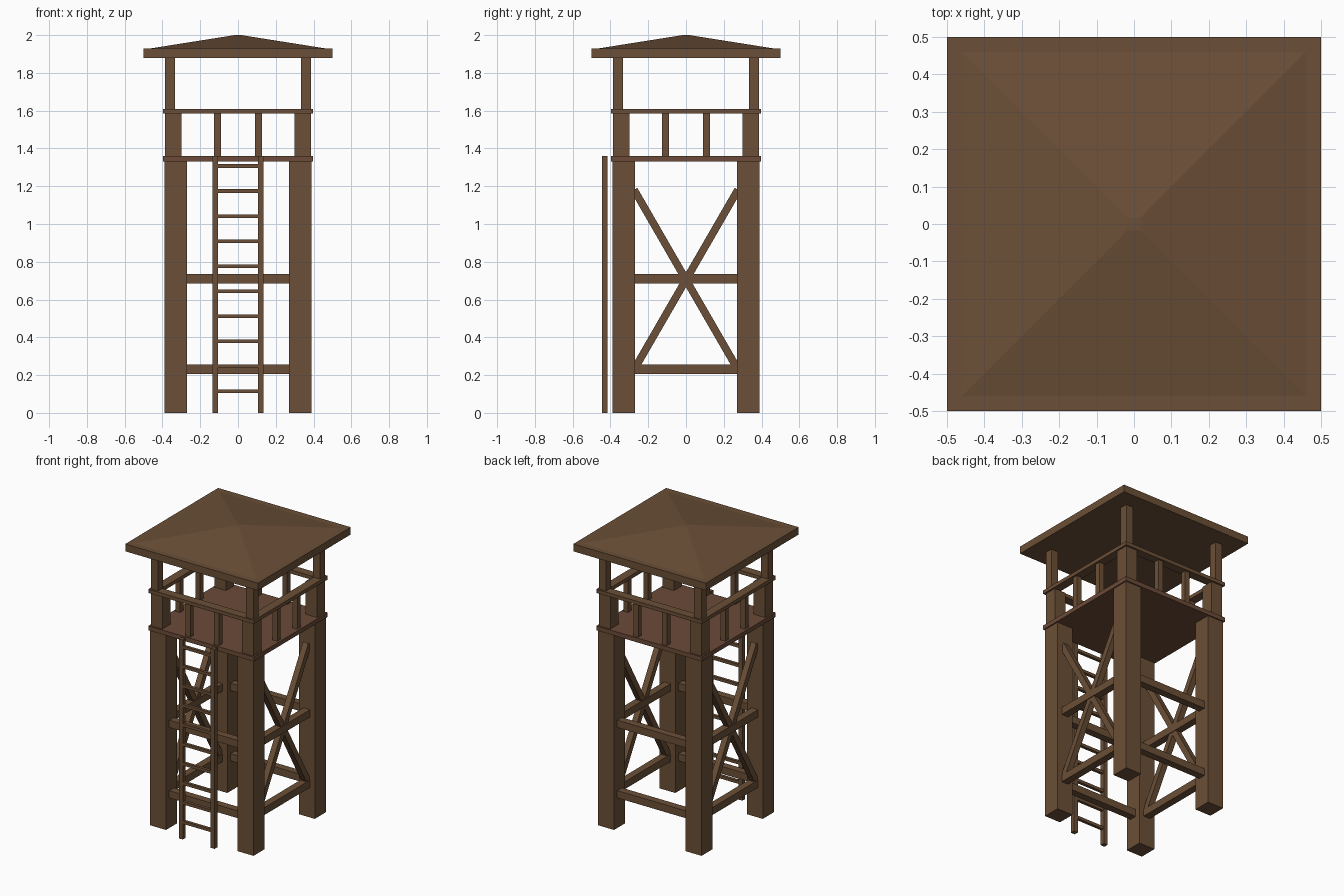
import bpy, bmesh, math
from mathutils import Matrix

if "Cube" in bpy.data.objects:
    bpy.data.objects.remove(bpy.data.objects["Cube"])


def material(name, rgb):
    m = bpy.data.materials.new(name)
    m.diffuse_color = (*rgb, 1)
    m.use_nodes = True
    m.node_tree.nodes["Principled BSDF"].inputs["Base Color"].default_value = m.diffuse_color
    return m


WOOD = material("brown wood", (0.147, 0.078, 0.038))
FLOOR = material("reddish floor wood", (0.150, 0.070, 0.040))


def finish(name, bm, mat):
    me = bpy.data.meshes.new(name)
    bm.to_mesh(me)
    bm.free()
    me.materials.append(mat)
    ob = bpy.data.objects.new(name, me)
    bpy.context.collection.objects.link(ob)
    return ob


def box(name, centre, size, mat=WOOD, tilt=0.0, turn=0.0):
    """Box tilted about x, then turned about the tower's vertical axis."""
    bm = bmesh.new()
    bmesh.ops.create_cube(bm, size=1, matrix=(
        Matrix.Rotation(turn, 4, 'Z') @ Matrix.Translation(centre)
        @ Matrix.Rotation(tilt, 4, 'X') @ Matrix.Diagonal((*size, 1))))
    return finish(name, bm, mat)


def span(name, lo, hi, mat=WOOD, turn=0.0):
    """Box given by two opposite corners."""
    return box(name, [(a + b) / 2 for a, b in zip(lo, hi)],
               [b - a for a, b in zip(lo, hi)], mat, 0, turn)


# Parts repeated around the four sides
for i in range(4):
    t = i * math.pi / 2
    span("leg", (0.27, -0.39, 0), (0.39, -0.27, 1.33), turn=t)
    span("railing_corner_post", (0.30, -0.387, 1.36), (0.387, -0.30, 1.585), turn=t)
    span("roof_post", (0.333, -0.387, 1.61), (0.387, -0.333, 1.88), turn=t)
    for z in (0.23, 0.71):
        box("cross_beam", (0, -0.33, z), (0.54, 0.05, 0.05), turn=t)
    for x in (-0.108, 0.108):
        box("baluster", (x, -0.367, 1.4725), (0.036, 0.036, 0.225), turn=t)
    # Front and back rails run full length, side rails fit between them
    half = 0.398 if i % 2 == 0 else 0.338
    span("hand_rail", (-half, -0.398, 1.585), (half, -0.338, 1.61), turn=t)

# Diagonal braces on the left and right sides
for x in (-0.33, 0.33):
    for s in (-1, 1):
        box("diagonal_brace", (x, 0, 0.705), (0.04, 0.04, 1.10), tilt=s * math.radians(30))

# Platform
span("platform", (-0.398, -0.398, 1.33), (0.398, 0.398, 1.36), FLOOR)

# Ladder
for x in (-0.12, 0.12):
    box("ladder_rail", (x, -0.43, 0.68), (0.03, 0.03, 1.36))
for k in range(10):
    box("ladder_rung", (0, -0.43, 0.114 + k * 0.1325), (0.21, 0.02, 0.02))

# Roof slab and low pyramid with a small flat tip
span("roof_slab", (-0.5, -0.5, 1.88), (0.5, 0.5, 1.93))
bm = bmesh.new()
bmesh.ops.create_cone(bm, cap_ends=True, segments=4, radius1=0.46 * math.sqrt(2),
                      radius2=0.018 * math.sqrt(2), depth=0.07,
                      matrix=Matrix.Translation((0, 0, 1.965))
                      @ Matrix.Rotation(math.pi / 4, 4, 'Z'))
finish("roof_pyramid", bm, WOOD)
